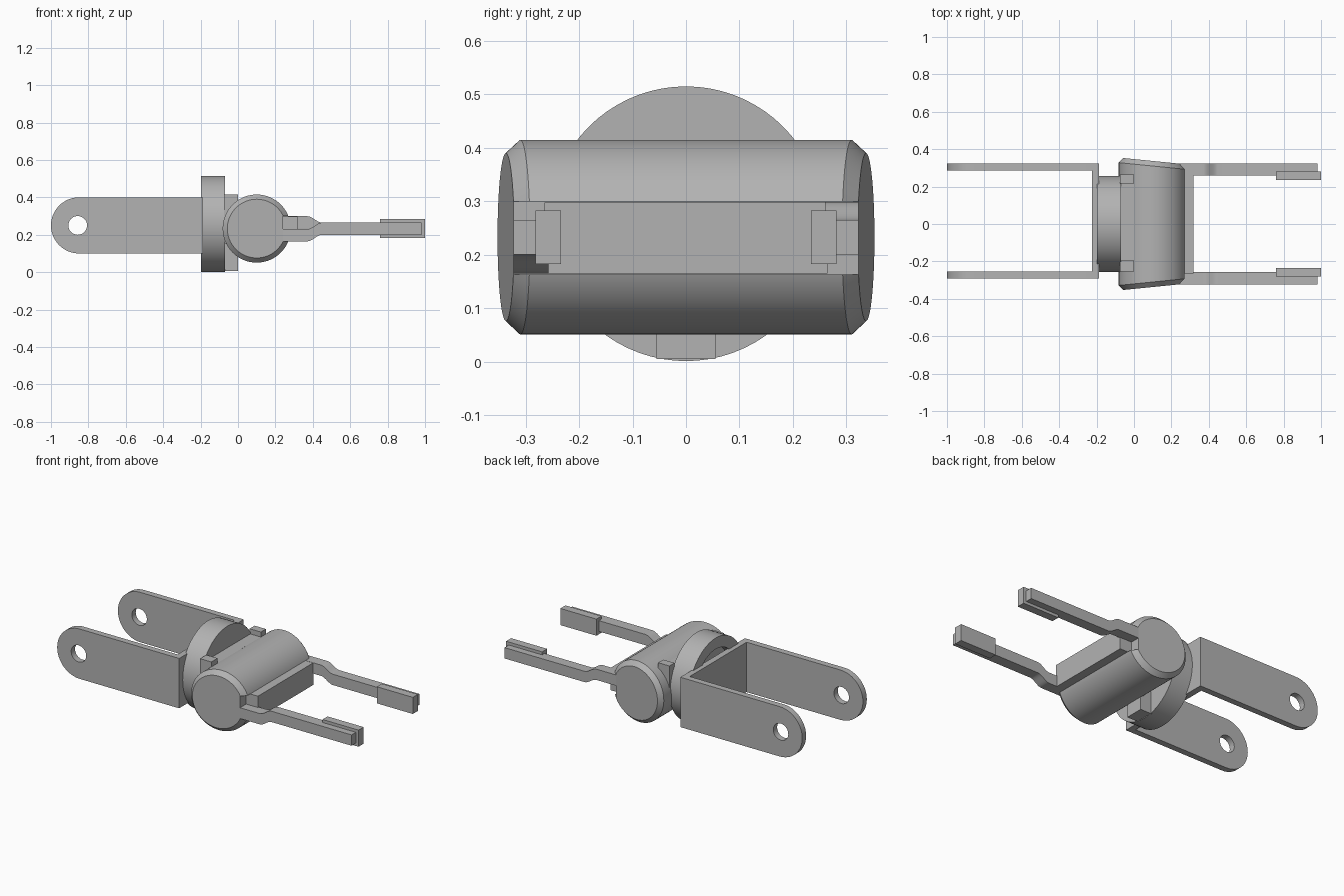
import bpy, bmesh
from math import cos, sin, pi, radians
from mathutils import Matrix

cube = bpy.data.objects.get("Cube")
if cube:
    bpy.data.objects.remove(cube, do_unlink=True)

grey = bpy.data.materials.new("plain_grey")
grey.use_nodes = True
grey.diffuse_color = (0.45, 0.45, 0.45, 1)
grey.node_tree.nodes["Principled BSDF"].inputs["Base Color"].default_value = (0.45, 0.45, 0.45, 1)


def finish(name, bm):
    bmesh.ops.recalc_face_normals(bm, faces=bm.faces)
    mesh = bpy.data.meshes.new(name)
    bm.to_mesh(mesh)
    bm.free()
    mesh.materials.append(grey)
    obj = bpy.data.objects.new(name, mesh)
    bpy.context.collection.objects.link(obj)
    return obj


def smooth(obj):
    bpy.ops.object.select_all(action='DESELECT')
    obj.select_set(True)
    bpy.context.view_layer.objects.active = obj
    bpy.ops.object.shade_smooth_by_angle(angle=radians(30))


def box(name, x, y, z):
    """Box from (min, max) pairs."""
    bm = bmesh.new()
    bmesh.ops.create_cube(bm, size=1)
    for v in bm.verts:
        v.co = [a + (b - a) * (c + 0.5) for (a, b), c in zip((x, y, z), v.co)]
    return finish(name, bm)


def extrude_xz(name, points, y0, y1):
    """Side profile in x and z, given thickness along y."""
    bm = bmesh.new()
    face = bm.faces.new([bm.verts.new((x, y0, z)) for x, z in points])
    new = bmesh.ops.extrude_face_region(bm, geom=[face])["geom"]
    bmesh.ops.translate(bm, vec=(0, y1 - y0, 0),
                        verts=[v for v in new if isinstance(v, bmesh.types.BMVert)])
    obj = finish(name, bm)
    smooth(obj)
    return obj


def lathe(name, rings, n=72):
    """Closed solid along z from (height, radius) rings."""
    bm = bmesh.new()
    loops = [[bm.verts.new((r * cos(2 * pi * i / n), r * sin(2 * pi * i / n), h))
              for i in range(n)] for h, r in rings]
    for a, b in zip(loops, loops[1:]):
        for i in range(n):
            j = (i + 1) % n
            bm.faces.new((a[i], a[j], b[j], b[i]))
    bm.faces.new(loops[0])
    bm.faces.new(loops[-1])
    return bm


def cut(obj, cutter):
    cutter.hide_render = True
    cutter.hide_viewport = True
    mod = obj.modifiers.new("cut", 'BOOLEAN')
    mod.operation = 'DIFFERENCE'
    mod.solver = 'EXACT'
    mod.object = cutter
    dep = bpy.context.evaluated_depsgraph_get()
    mesh = bpy.data.meshes.new_from_object(obj.evaluated_get(dep))
    obj.modifiers.clear()
    obj.data = mesh
    bpy.data.objects.remove(cutter, do_unlink=True)


# Rear yoke: two rounded lugs with pin holes, joined by a plate
end = [(-0.85 - 0.15 * sin(pi * i / 24), 0.25 + 0.15 * cos(pi * i / 24)) for i in range(25)]
for side, y0, y1 in (("left", 0.286, 0.323), ("right", -0.291, -0.254)):
    arm = extrude_xz("yoke_arm_" + side, [(-0.188, 0.4)] + end + [(-0.188, 0.1)], y0, y1)
    hole = [(-0.857 + 0.05 * cos(pi * i / 16), 0.25 + 0.05 * sin(pi * i / 16)) for i in range(32)]
    cut(arm, extrude_xz("pin_hole", hole, y0 - 0.1, y1 + 0.1))
    smooth(arm)
box("yoke_plate", (-0.225, -0.188), (-0.291, 0.323), (0.1, 0.4))

# Swivel drum, recessed at the back
bm = lathe("drum", [(-0.15, 0.19), (-0.198, 0.19), (-0.198, 0.257), (-0.07, 0.257)])
bm.transform(Matrix.Translation((0, 0, 0.258)) @ Matrix.Rotation(pi / 2, 4, 'Y'))
smooth(finish("swivel_drum", bm))
box("drum_hub", (-0.19, -0.14), (-0.1, 0.1), (0.15, 0.36))

# Saddle that carries the cross cylinder
box("saddle_strip", (-0.08, 0), (-0.2, 0.22), (0.15, 0.385))
for side, y in (("left", (0.217, 0.265)), ("right", (-0.254, -0.195))):
    box("saddle_tab_" + side, (-0.075, 0), y, (0.2, 0.415))
box("saddle_foot", (-0.08, 0), (-0.055, 0.055), (0.005, 0.2))

# Cross cylinder with chamfered, slightly slanted ends
bm = lathe("cylinder", [(-0.337, 0.157), (-0.31, 0.182), (0.31, 0.182), (0.337, 0.157)])
bm.transform(Matrix.Translation((0.1, 0, 0.233)) @ Matrix.Rotation(-pi / 2, 4, 'X'))
for v in bm.verts:
    v.co.y += (0.1 if v.co.y > 0 else -0.1) * (0.1 - v.co.x)
cylinder = finish("cross_cylinder", bm)
cut(cylinder, box("slot", (0.24, 0.5), (-0.5, 0.5), (0.163, 0.3)))
smooth(cylinder)

# Front plate seated in the slot
plate = box("front_plate", (0.2, 0.318), (-0.265, 0.265), (0.165, 0.298))

# Fingers: one steps down and the other steps up to the same level
steps = [(0.37 + 0.08 * i / 12, 0.5 - 0.5 * cos(pi * i / 12)) for i in range(13)]
for side, y0, y1, start, pad in (("left", 0.26, 0.323, 0.234, (0.234, 0.282)),
                                 ("right", -0.323, -0.257, 0.165, (-0.282, -0.234))):
    lower = [(0.235, start)] + [(x, start + (0.2 - start) * t) for x, t in steps] + [(0.982, 0.2)]
    upper = [(x, z + 0.065) for x, z in reversed(lower)]
    extrude_xz("finger_" + side, lower + upper, y0, y1)
    box("finger_pad_" + side, (0.76, 1.0), pad, (0.183, 0.283))
